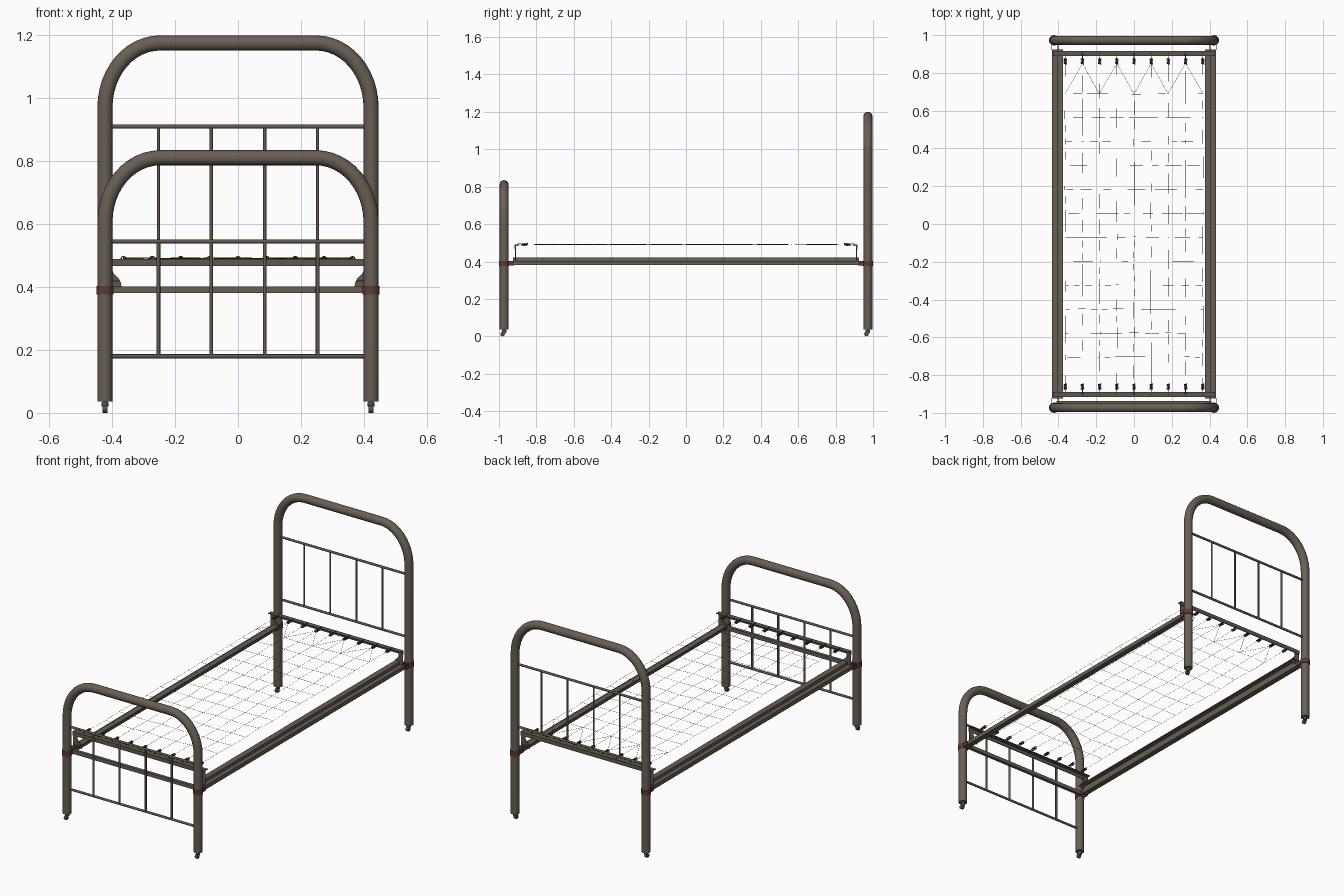
import bpy, bmesh, math, random
from mathutils import Matrix, Vector

if "Cube" in bpy.data.objects:
    bpy.data.objects.remove(bpy.data.objects["Cube"])
random.seed(4)


def material(name, rgb):
    m = bpy.data.materials.new(name)
    m.use_nodes = True
    m.diffuse_color = (*rgb, 1)
    m.node_tree.nodes["Principled BSDF"].inputs["Base Color"].default_value = (*rgb, 1)
    return m


BROWN = material("aged brown paint", (0.14, 0.115, 0.09))
OLIVE = material("dull brown iron", (0.118, 0.098, 0.073))
RED = material("rusty red clamp", (0.11, 0.043, 0.038))
CASTER = material("dark caster iron", (0.095, 0.082, 0.068))
WIRE = material("tarnished spring wire", (0.07, 0.06, 0.049))


def add(name, mesh, mat):
    mesh.materials.clear()
    mesh.materials.append(mat)
    for p in mesh.polygons:
        p.use_smooth = True
    mesh.set_sharp_from_angle(angle=math.radians(40))
    ob = bpy.data.objects.new(name, mesh)
    bpy.context.collection.objects.link(ob)


def tubes(name, paths, radius, mat, res=4):
    """Round bars swept along a list of point paths."""
    cu = bpy.data.curves.new(name, "CURVE")
    cu.dimensions = "3D"
    cu.bevel_depth, cu.bevel_resolution, cu.use_fill_caps = radius, res, True
    for path in paths:
        sp = cu.splines.new("POLY")
        sp.points.add(len(path) - 1)
        for pt, co in zip(sp.points, path):
            pt.co = (*co, 1)
    tmp = bpy.data.objects.new(name + "_path", cu)
    bpy.context.collection.objects.link(tmp)
    dg = bpy.context.evaluated_depsgraph_get()
    mesh = bpy.data.meshes.new_from_object(tmp.evaluated_get(dg))
    bpy.data.objects.remove(tmp)
    add(name, mesh, mat)


def boxes(name, spans, mat):
    """Boxes given as (x0, x1, y0, y1, z0, z1)."""
    bm = bmesh.new()
    for s in spans:
        lo, hi = Vector(s[0::2]), Vector(s[1::2])
        bmesh.ops.create_cube(bm, size=1, matrix=Matrix.Translation((lo + hi) / 2)
                              @ Matrix.Diagonal((*(hi - lo), 1)))
    mesh = bpy.data.meshes.new(name)
    bm.to_mesh(mesh)
    bm.free()
    add(name, mesh, mat)


POST_X, END_Y, TUBE_R = 0.423, 0.9725, 0.024
SIDES = (-1, 1)


def end_frame(name, y, top, rail_low, rail_high, bar_r):
    # bent main tube
    rx, rz, path = 0.175, 0.205, [(-POST_X, y, 0.037)]
    for i in range(13):
        a = i / 12 * math.pi / 2
        path.append((-POST_X + rx * (1 - math.cos(a)), y, top - rz * (1 - math.sin(a))))
    path += [(-x, y, z) for x, _, z in reversed(path)]
    tubes(name + "_tube", [path], TUBE_R, BROWN, 6)
    # thin cross rails and upright spindles
    tubes(name + "_rails", [[(-POST_X, y, z), (POST_X, y, z)]
                            for z in (rail_low, rail_high)], 0.0066, OLIVE)
    tubes(name + "_spindles", [[(x, y, rail_low), (x, y, rail_high)]
                               for x in (-0.253, -0.085, 0.085, 0.253)], bar_r, OLIVE)


end_frame("headboard", END_Y, 1.176, 0.545, 0.91, 0.0052)
end_frame("footboard", -END_Y, 0.811, 0.18, 0.545, 0.006)

# casters: stem, fork cap and small wheel
for sy, end in ((-1, "foot"), (1, "head")):
    stems, caps, wheels = [], [], []
    for sx in SIDES:
        x, y = sx * POST_X, sy * END_Y
        stems.append([(x, y, 0.014), (x, y, 0.045)])
        caps.append([(x, y, 0.02), (x, y, 0.033)])
        wheels.append([(x - 0.008, y - 0.008, 0.012), (x + 0.008, y - 0.008, 0.012)])
    tubes(end + "_caster_stems", stems, 0.008, CASTER)
    tubes(end + "_caster_caps", caps, 0.0115, CASTER)
    tubes(end + "_caster_wheels", wheels, 0.012, CASTER)

# red clamps round the posts, with a pair of cheek plates gripping the side rail
tubes("post_clamps", [[(sx * POST_X, sy * END_Y, 0.376), (sx * POST_X, sy * END_Y, 0.404)]
                      for sx in SIDES for sy in SIDES], 0.0275, RED, 6)
cheeks = []
for sx in SIDES:
    for sy in SIDES:
        for inner in (0.401, 0.434):
            xs = sorted((sx * inner, sx * (inner + 0.004)))
            ys = sorted((sy * 0.92, sy * 0.962))
            cheeks.append((*xs, *ys, 0.378, 0.403))
boxes("clamp_cheeks", cheeks, RED)

# side rails: outer bar plus an inner angle iron
rails = []
for sx in SIDES:
    for inner, outer, z0, z1 in ((0.408, 0.434, 0.381, 0.404),
                                 (0.402, 0.408, 0.381, 0.421),
                                 (0.375, 0.402, 0.416, 0.421)):
        rails.append((*sorted((sx * inner, sx * outer)), -0.925, 0.925, z0, z1))
boxes("side_rails", rails, BROWN)

# flat crossbar between the foot posts
boxes("foot_crossbar", [(-0.41, 0.41, -0.955, -0.937, 0.381, 0.402)], BROWN)

# angle irons that hold the springs
for sy, end in ((-1, "foot"), (1, "head")):
    boxes(end + "_spring_bar", [
        (-0.428, 0.428, *sorted((sy * 0.912, sy * 0.917)), 0.467, 0.49),
        (-0.428, 0.428, *sorted((sy * 0.89, sy * 0.914)), 0.486, 0.49)], OLIVE)

# flared corner brackets between side rails and spring bars
profile = [(0.37, 0.402), (0.373, 0.415), (0.381, 0.43), (0.394, 0.441), (0.399, 0.452),
           (0.4, 0.487), (0.428, 0.487), (0.428, 0.402)]
bm = bmesh.new()
for sx in SIDES:
    for sy in SIDES:
        face = bm.faces.new([bm.verts.new((sx * x, sy * 0.909, z)) for x, z in profile])
        ext = bmesh.ops.extrude_face_region(bm, geom=[face])["geom"]
        bmesh.ops.translate(bm, vec=(0, sy * 0.004, 0),
                            verts=[v for v in ext if isinstance(v, bmesh.types.BMVert)])
bmesh.ops.recalc_face_normals(bm, faces=bm.faces)
mesh = bpy.data.meshes.new("corner_brackets")
bm.to_mesh(mesh)
bm.free()
add("corner_brackets", mesh, OLIVE)

# coil springs with hooks over the bars
columns = [(i - 4) * 0.091 for i in range(9)]
WIRE_Z = 0.491
coils, hooks = [], []
for sy in SIDES:
    for x in columns:
        coil = []
        for i in range(41):
            a = i / 40 * 5 * math.tau
            coil.append((x + 0.0075 * math.cos(a), sy * (0.846 + i / 40 * 0.032),
                         WIRE_Z + 0.0065 * math.sin(a)))
        coils.append(coil)
        hooks.append([(x, sy * 0.876, WIRE_Z), (x, sy * 0.888, WIRE_Z + 0.004),
                      (x, sy * 0.9, WIRE_Z + 0.003), (x, sy * 0.904, WIRE_Z - 0.008)])
tubes("coil_springs", coils, 0.0019, WIRE, 1)
tubes("spring_hooks", hooks, 0.0018, WIRE, 1)

# fine wire mesh with slight unevenness
rows = [0.69 - i * 0.1268 for i in range(12)]
knots = {(x, y): Vector((x + random.uniform(-1, 1) * 0.003, y + random.uniform(-1, 1) * 0.003,
                         WIRE_Z + random.uniform(-1, 1) * 0.003))
         for x in columns for y in rows}
wires = [[knots[x, y] for x in columns] for y in rows]
for x in columns:
    wires.append([(x, 0.85, WIRE_Z)] + [knots[x, y] for y in rows] + [(x, -0.85, WIRE_Z)])
# slanted wires fanning from every second head spring
for i in range(1, 9, 2):
    for j in (i - 1, i + 1):
        wires.append([(columns[i], 0.85, WIRE_Z), knots[columns[j], rows[0]]])
tubes("wire_mesh", wires, 0.0007, WIRE, 0)
